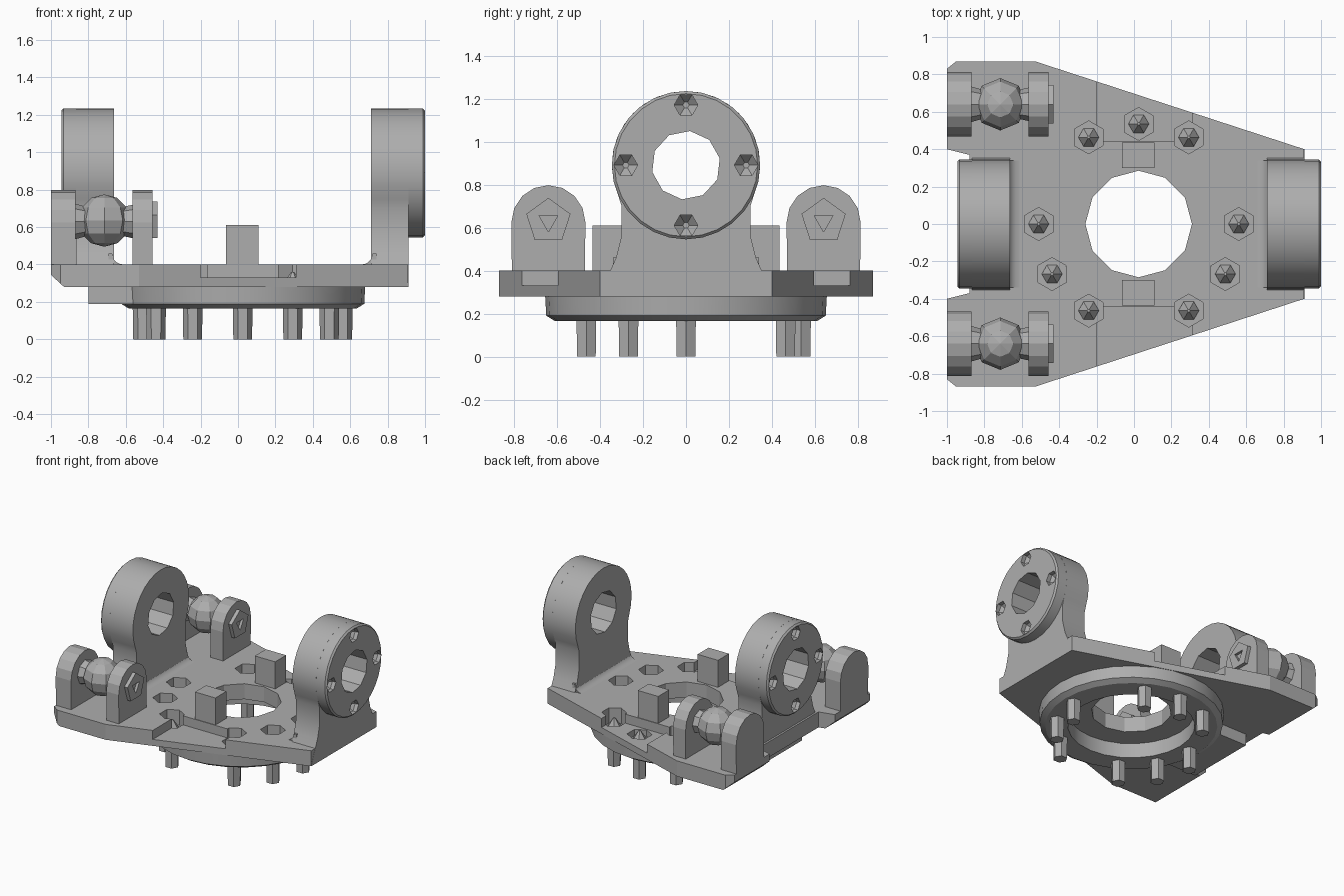
import bpy, bmesh
from math import sin, cos, pi, radians
from mathutils import Vector

if "Cube" in bpy.data.objects:
    bpy.data.objects.remove(bpy.data.objects["Cube"], do_unlink=True)

GREY = (0.42, 0.42, 0.42, 1)
metal = bpy.data.materials.new("grey_metal")
metal.use_nodes = True
metal.diffuse_color = GREY
metal.node_tree.nodes["Principled BSDF"].inputs["Base Color"].default_value = GREY


def finish(name, bm):
    bmesh.ops.recalc_face_normals(bm, faces=bm.faces)
    mesh = bpy.data.meshes.new(name)
    bm.to_mesh(mesh)
    bm.free()
    mesh.materials.append(metal)
    obj = bpy.data.objects.new(name, mesh)
    bpy.context.collection.objects.link(obj)
    return obj


def place(axis, a, b, h):
    return {"X": (h, a, b), "Y": (a, h, b), "Z": (a, b, h)}[axis]


def loft(name, axis, loops):
    """Closed solid through matching outlines, each given as (points, height)."""
    bm = bmesh.new()
    rings = [[bm.verts.new(place(axis, a, b, h)) for a, b in pts] for pts, h in loops]
    n = len(rings[0])
    for r, s in zip(rings, rings[1:]):
        for i in range(n):
            j = (i + 1) % n
            bm.faces.new((r[i], r[j], s[j], s[i]))
    bm.faces.new(rings[0])
    bm.faces.new(rings[-1])
    return finish(name, bm)


def prism(name, axis, pts, lo, hi):
    return loft(name, axis, [(pts, lo), (pts, hi)])


def box(name, x, y, z):
    return prism(name, "Z", [(x[0], y[0]), (x[1], y[0]), (x[1], y[1]), (x[0], y[1])], *z)


def ngon(a, b, r, n, turn=0.0):
    return [(a + r * cos(turn + 2 * pi * i / n), b + r * sin(turn + 2 * pi * i / n)) for i in range(n)]


def arc(a, b, r, start, end, n):
    return [(a + r * cos(radians(start + (end - start) * i / n)),
             b + r * sin(radians(start + (end - start) * i / n))) for i in range(n + 1)]


def select(obj):
    bpy.ops.object.select_all(action="DESELECT")
    obj.select_set(True)
    bpy.context.view_layer.objects.active = obj


def cut(obj, cutters):
    select(obj)
    for c in cutters:
        c.hide_render = True
        mod = obj.modifiers.new("cut", "BOOLEAN")
        mod.operation, mod.solver, mod.object = "DIFFERENCE", "EXACT", c
        bpy.ops.object.modifier_apply(modifier=mod.name)
        bpy.data.objects.remove(c, do_unlink=True)


def smooth(obj, angle=32):
    select(obj)
    bpy.ops.object.shade_smooth_by_angle(angle=radians(angle))


CX = 0.025           # centre of the ring, bore and pegs
SIDES = (-1, 1)
PEGS = [(CX + 0.535 * cos(radians(d)), 0.535 * sin(radians(d)))
        for d in (0, 60, 90, 120, 180, 210, 240, 300, 330)]

# Base plate: tapered outline, notched behind the left lug
half = [(0.91, 0.40), (-0.53, 0.87), (-0.95, 0.87), (-1, 0.83), (-1, 0.40), (-0.88, 0.37)]
plate = prism("base_plate", "Z", half + [(x, -y) for x, y in reversed(half)], 0.28, 0.40)
cutters = [prism("bore_cutter", "Z", ngon(CX, 0, 0.285, 12), 0.2, 0.5)]
cutters += [prism("edge_cutter", "Y", [(-1.05, 0.2), (-0.85, 0.2), (-0.93, 0.28), (-1.05, 0.39)], -1, 1)]
cutters += [box("pocket_cutter", (-0.2, 0.31), sorted((s * 0.44, s * 1.0)), (0.33, 0.5)) for s in SIDES]
cutters += [prism("peg_hole_cutter", "Z", ngon(x, y, 0.088, 6, pi / 6), 0.2, 0.5) for x, y in PEGS]
cut(plate, cutters)

# Ring flange under the plate with a wide central recess
ring = loft("bottom_ring", "Z", [(ngon(CX, 0, 0.61, 28), 0.165),
                                 (ngon(CX, 0, 0.65, 28), 0.19),
                                 (ngon(CX, 0, 0.655, 28), 0.281)])
cut(ring, [prism("recess_cutter", "Z", ngon(CX, 0, 0.45, 24), 0.1, 0.4)])
smooth(ring)
box("bottom_block", (-0.8, -0.55), (-0.28, 0.28), (0.19, 0.282))

# Pegs standing through the ring, pointed at the top
for x, y in PEGS:
    loft("peg", "Z", [(ngon(x, y, 0.05, 6), 0), (ngon(x, y, 0.055, 6), 0.29), (ngon(x, y, 0.008, 6), 0.36)])

# Stop blocks beside the bore
for s in SIDES:
    box("stop_block", (-0.065, 0.11), sorted((s * 0.30, s * 0.435)), (0.32, 0.61))

# Bearing lugs: arched upright, bolted outer flange, fillet at the foot
LZ, LR = 0.89, 0.345
neck = [(0.40, 0.28), (0.37, 0.36), (0.325, 0.46), (0.30, 0.56), (0.30, 0.70)]
arch = neck + arc(0, LZ, LR, -24, 204, 20) + [(-y, z) for y, z in reversed(neck)]
for s, side, inner, face, outer in ((1, "left", 0.71, 0.911, 1.0), (-1, "right", 0.663, 0.865, 0.945)):
    def bore():
        return prism("bearing_cutter", "X", ngon(0, LZ, 0.16, 10, 0.2), s * 0.4, s * 1.2)
    lug = prism(side + "_lug", "X", arch, s * inner, s * face)
    cut(lug, [bore()])
    smooth(lug)
    flange = loft(side + "_lug_flange", "X", [(ngon(0, LZ, LR, 28), s * face),
                                              (ngon(0, LZ, LR, 28), s * (outer - 0.012)),
                                              (ngon(0, LZ, LR - 0.012, 28), s * outer)])
    screws = [loft("screw_cutter", "X", [(ngon(y, z, 0.015, 6), s * (outer - 0.07)),
                                         (ngon(y, z, 0.055, 6), s * (outer - 0.03)),
                                         (ngon(y, z, 0.055, 6), s * (outer + 0.05))])
              for y, z in ngon(0, LZ, 0.28, 4)]
    cut(flange, [bore()] + screws)
    smooth(flange)
    curve = [(s * (inner - 0.05 + x), z) for x, z in arc(0, 0.46, 0.06, -90, 0, 5)]
    fillet = prism(side + "_lug_fillet", "Y", curve + [(s * (inner + 0.03), 0.46), (s * (inner + 0.03), 0.395)],
                   -0.34, 0.34)
    smooth(fillet)

# Ball clamps on the two right-hand corners
for s in SIDES:
    y, z = s * 0.64, 0.63
    cheek = [(y + 0.17, 0.39)] + arc(y, 0.625, 0.172, 0, 180, 8) + [(y - 0.17, 0.39)]
    prism("clamp_outer_cheek", "X", cheek, -1.0, -0.868)
    prism("clamp_inner_cheek", "X", cheek, -0.565, -0.458)
    prism("clamp_shaft", "X", ngon(y, z, 0.055, 8), -0.9, -0.5)
    loft("clamp_outer_collar", "X", [(ngon(y, z, 0.095, 8), -0.87), (ngon(y, z, 0.075, 8), -0.80)])
    loft("clamp_inner_collar", "X", [(ngon(y, z, 0.075, 8), -0.63), (ngon(y, z, 0.09, 8), -0.56)])
    head = prism("clamp_bolt_head", "X", ngon(y, z, 0.108, 5, pi / 2), -0.46, -0.43)
    cut(head, [prism("socket_cutter", "X", ngon(y, z, 0.05, 3, pi / 6), -0.45, -0.4)])
    bm = bmesh.new()
    bmesh.ops.create_uvsphere(bm, u_segments=8, v_segments=6, radius=0.14)
    bmesh.ops.translate(bm, verts=bm.verts, vec=Vector((-0.715, y, 0.635)))
    finish("clamp_ball", bm)
